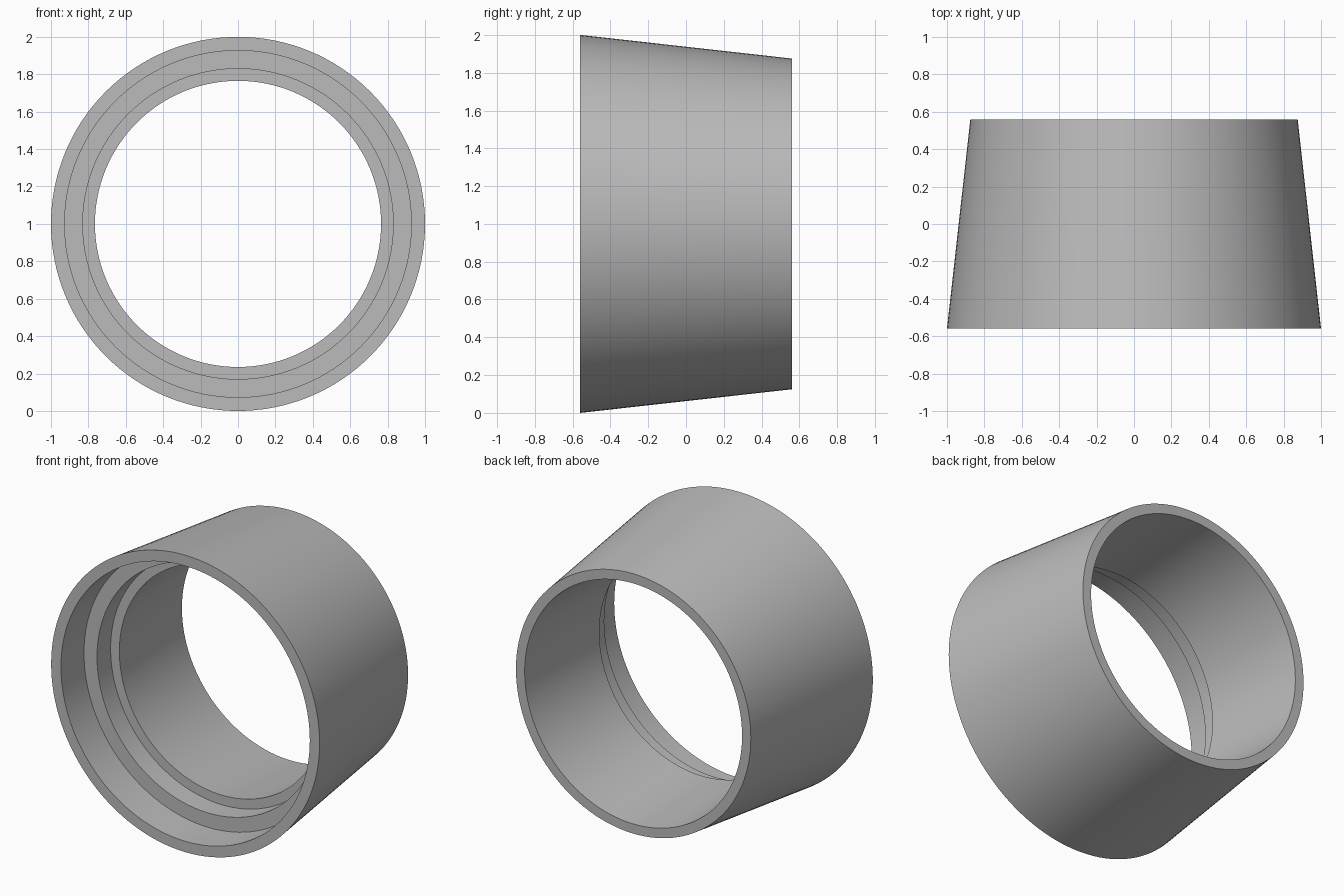
import bpy
import bmesh
import math
from mathutils import Matrix, Vector

cube = bpy.data.objects.get("Cube")
if cube:
    bpy.data.objects.remove(cube, do_unlink=True)

SEGMENTS = 128
HALF = 0.56

# Single grey material
grey = bpy.data.materials.new("plain_grey")
grey.use_nodes = True
colour = (0.5, 0.5, 0.5, 1)
grey.diffuse_color = colour
grey.node_tree.nodes["Principled BSDF"].inputs["Base Color"].default_value = colour

# Wall cross-section as (radius, y): tapered outside, two-step counterbore, flared bore
profile = [
    (1.0, -HALF),
    (0.875, HALF),
    (0.81, HALF),
    (0.765, -0.17),
    (0.83, -0.17),
    (0.83, -0.315),
    (0.927, -0.315),
    (0.927, -HALF),
]

# Revolve the closed section around the y axis
bm = bmesh.new()
verts = [bm.verts.new((r, y, 0)) for r, y in profile]
edges = [bm.edges.new((v, verts[(i + 1) % len(verts)])) for i, v in enumerate(verts)]
bmesh.ops.spin(bm, geom=verts + edges, cent=(0, 0, 0), axis=(0, 1, 0),
               angle=math.tau, steps=SEGMENTS, use_merge=True)
bmesh.ops.remove_doubles(bm, verts=bm.verts, dist=0.0001)
bmesh.ops.recalc_face_normals(bm, faces=bm.faces)
bm.transform(Matrix.Translation(Vector((0, 0, 1))))

mesh = bpy.data.meshes.new("tapered_sleeve")
bm.to_mesh(mesh)
bm.free()
mesh.materials.append(grey)
sleeve = bpy.data.objects.new("tapered_sleeve", mesh)
bpy.context.collection.objects.link(sleeve)

# Smooth walls with crisp rims
bpy.ops.object.select_all(action='DESELECT')
sleeve.select_set(True)
bpy.context.view_layer.objects.active = sleeve
bpy.ops.object.shade_smooth_by_angle(angle=math.radians(30))
